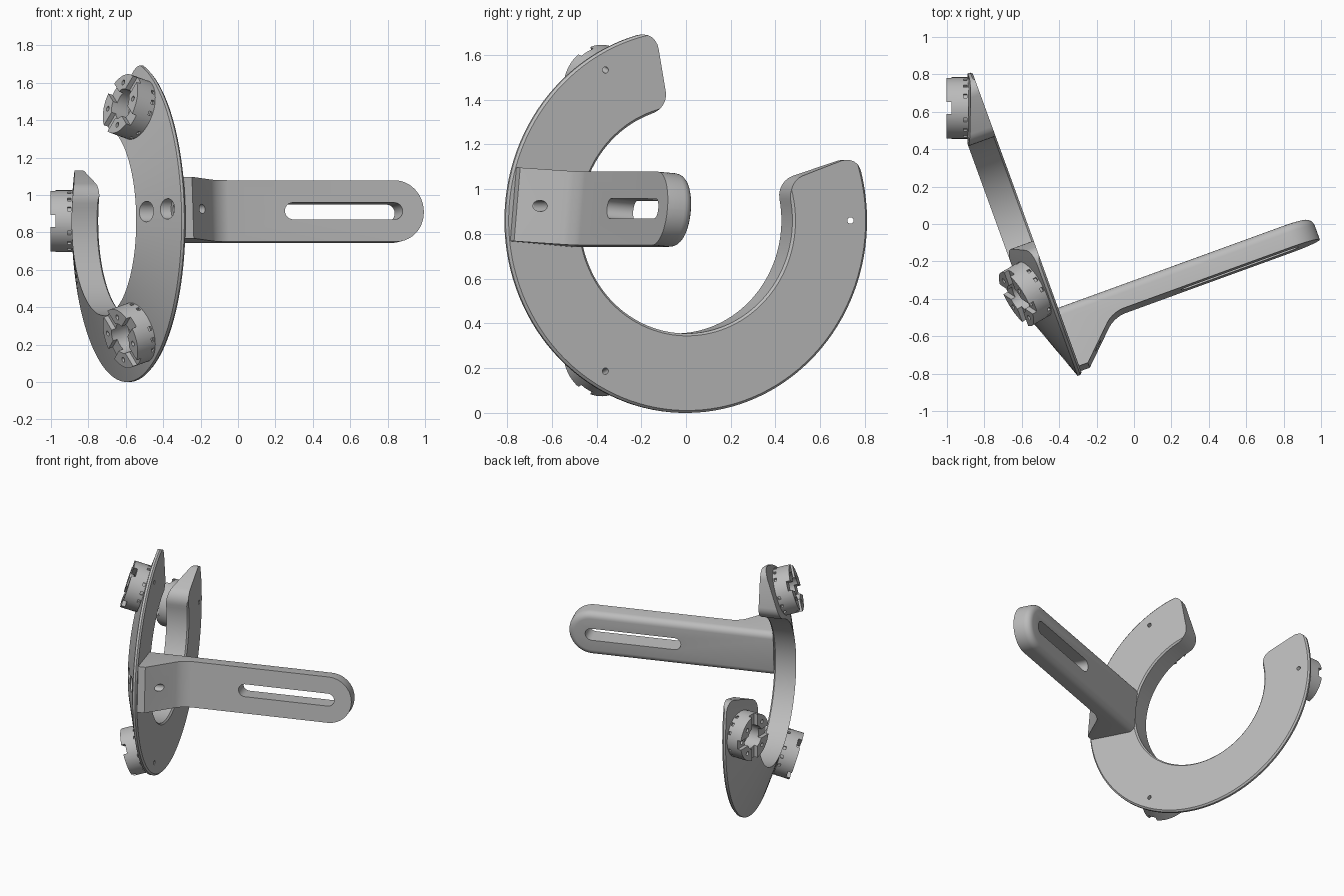
import bpy, bmesh
from math import radians, sin, cos, tan, pi, sqrt
from mathutils import Matrix, Vector

if "Cube" in bpy.data.objects:
    bpy.data.objects.remove(bpy.data.objects["Cube"])

GREY = bpy.data.materials.new("machined grey")
GREY.use_nodes = True
GREY.diffuse_color = (0.5, 0.5, 0.5, 1)
GREY.node_tree.nodes["Principled BSDF"].inputs["Base Color"].default_value = (0.5, 0.5, 0.5, 1)

TILT = radians(20)
R_IN, R_OUT, RIM = 0.505, 0.86, 0.026
FILLET = 0.08
CHAMFER = FILLET * (1 - cos(pi / 6))

# Ring frame: x and y lie in the flat face, z is the face normal
FRAME = Matrix.Translation((-0.571, 0.005, R_OUT)) @ Matrix((
    (-sin(TILT), 0, cos(TILT), 0), (cos(TILT), 0, sin(TILT), 0),
    (0, 1, 0, 0), (0, 0, 0, 1)))


def turn(angle, axis="Z"):
    return Matrix.Rotation(angle, 4, axis)


def move(x, y, z):
    return Matrix.Translation((x, y, z))


def thickness(r):
    return RIM + (R_OUT - r) * tan(TILT)


def hub_frame(angle):
    r = 0.687
    return turn(angle) @ move(r, 0, -thickness(r)) @ turn(pi - TILT, "Y")


def add_cylinder(bm, matrix, radius, z0, z1, sides=32):
    bmesh.ops.create_cone(bm, cap_ends=True, segments=sides, radius1=radius, radius2=radius,
                          depth=z1 - z0, matrix=matrix @ move(0, 0, (z0 + z1) / 2))


def add_box(bm, matrix, size):
    bmesh.ops.create_cube(bm, size=1, matrix=matrix @ Matrix.Diagonal((*size, 1)))


def make_object(name, bm, matrix):
    bmesh.ops.recalc_face_normals(bm, faces=bm.faces)
    mesh = bpy.data.meshes.new(name)
    bm.to_mesh(mesh)
    bm.free()
    mesh.materials.append(GREY)
    obj = bpy.data.objects.new(name, mesh)
    bpy.context.collection.objects.link(obj)
    obj.matrix_world = matrix
    return obj


def select_only(obj):
    bpy.ops.object.select_all(action="DESELECT")
    obj.select_set(True)
    bpy.context.view_layer.objects.active = obj


def cut(obj, bm):
    cutter = make_object("cutter", bm, obj.matrix_world.copy())
    cutter.hide_render = True
    mod = obj.modifiers.new("cut", "BOOLEAN")
    mod.operation, mod.solver, mod.object = "DIFFERENCE", "EXACT", cutter
    bpy.context.view_layer.update()
    select_only(obj)
    bpy.ops.object.modifier_apply(modifier=mod.name)
    bpy.data.objects.remove(cutter)


def smooth(obj):
    select_only(obj)
    bpy.ops.object.shade_smooth_by_angle(angle=radians(30))


HUB_ANGLES = [radians(a) for a in (0, 120, 240)]
BRACKET = turn(radians(175))


# Open ring: flat front, conical back, rounded ends
def build_ring():
    steps = [FILLET * (1 - cos(radians(t))) for t in range(0, 91, 15)]
    radii = [R_IN + s for s in steps] + [R_OUT - s for s in reversed(steps)]
    columns = 96
    bm = bmesh.new()
    front, back = [], []
    for r in radii:
        edge = min(r - R_IN, R_OUT - r)
        inset = FILLET - sqrt(max(0, FILLET**2 - max(0, FILLET - edge)**2))
        start = radians(100) + inset / r
        end = radians(380) - inset / r
        f_row, b_row = [], []
        for i in range(columns + 1):
            a = start + (end - start) * i / columns
            f_row.append(bm.verts.new((r * cos(a), r * sin(a), -max(0, CHAMFER - edge))))
            b_row.append(bm.verts.new((r * cos(a), r * sin(a), -thickness(r))))
        front.append(f_row)
        back.append(b_row)
    last = len(radii) - 1
    for j in range(last):
        for i in range(columns):
            for g in (front, back):
                bm.faces.new((g[j][i], g[j][i + 1], g[j + 1][i + 1], g[j + 1][i]))
        for i in (0, columns):
            bm.faces.new((front[j][i], front[j + 1][i], back[j + 1][i], back[j][i]))
    for j in (0, last):
        for i in range(columns):
            bm.faces.new((front[j][i], front[j][i + 1], back[j][i + 1], back[j][i]))
    ring = make_object("open_ring", bm, FRAME)

    # Counterbored screw holes for the bracket, pin holes for the hubs
    holes = bmesh.new()
    for u in (0.585, 0.75):
        add_cylinder(holes, BRACKET @ move(u, 0, 0), 0.055, -0.3, -0.025)
    cut(ring, holes)
    holes = bmesh.new()
    add_cylinder(holes, BRACKET @ move(0.75, 0, 0), 0.025, -0.2, 0.1)
    for a in HUB_ANGLES:
        add_cylinder(holes, hub_frame(a) @ move(-0.115, 0, 0), 0.014, -0.3, 0.1, 16)
    cut(ring, holes)
    smooth(ring)


# Bracket: wedge foot on the ring and a slotted arm with a round end
def build_bracket():
    half, back_u, end = 0.165, 0.495, 1.44
    profile = [(back_u, 0), (0.83, 0), (0.83, 0.05), (0.62, 0.265), (0.62, end), (back_u, end)]
    bm = bmesh.new()
    face = bm.faces.new([bm.verts.new((u, -half, n)) for u, n in profile])
    new = bmesh.ops.extrude_face_region(bm, geom=[face])["geom"]
    bmesh.ops.translate(bm, vec=(0, 2 * half, 0), verts=[v for v in new if isinstance(v, bmesh.types.BMVert)])

    def bevel(test, offset, segments):
        edges = [e for e in bm.edges if test(e.verts[0].co, e.verts[1].co)]
        bmesh.ops.bevel(bm, geom=edges, offset=offset, segments=segments, profile=0.5, affect="EDGES")

    def at(value, target):
        return abs(value - target) < 1e-4

    bevel(lambda a, b: at(a.z, 0.265) and at(b.z, 0.265), 0.06, 5)
    bevel(lambda a, b: at(a.z, end) and at(b.z, end) and at(a.y, b.y), half - 0.002, 14)
    bevel(lambda a, b: at(a.x, back_u) and at(b.x, back_u) and max(a.z, b.z) > 0.01, 0.045, 5)
    bracket = make_object("slotted_bracket", bm, FRAME @ BRACKET)

    # Long slot made of one box and two round ends, plus the screw hole
    lo, hi, r = 0.695, 1.275, 0.045
    slot = bmesh.new()
    outline = []
    for centre, first in ((hi, 0), (lo, pi)):
        for i in range(13):
            a = first + pi * i / 12
            outline.append(slot.verts.new((0.3, r * cos(a), centre + r * sin(a))))
    face = slot.faces.new(outline)
    new = bmesh.ops.extrude_face_region(slot, geom=[face])["geom"]
    bmesh.ops.translate(slot, vec=(0.5, 0, 0), verts=[v for v in new if isinstance(v, bmesh.types.BMVert)])
    add_cylinder(slot, move(0.75, 0, 0), 0.025, -0.1, 0.4)
    cut(bracket, slot)
    smooth(bracket)


# Hub: short tube with notches, pin holes and small slots at its base
def build_hub(name, angle):
    radius, height = 0.165, 0.112
    bm = bmesh.new()
    add_cylinder(bm, Matrix(), radius, -0.004, height, 64)
    hub = make_object(name, bm, FRAME @ hub_frame(angle))
    bore = bmesh.new()
    add_cylinder(bore, Matrix(), 0.083, 0.003, 0.2, 48)
    cut(hub, bore)
    details = bmesh.new()
    for k in range(4):
        side = turn(k * pi / 2)
        add_box(details, side @ move(0.13, 0, height), (0.13, 0.065, 0.054))
        add_cylinder(details, side @ turn(pi / 4) @ move(0.122, 0, 0), 0.014, 0.06, 0.2, 16)
        for a in (23, 45, 67):
            add_box(details, side @ turn(radians(a)) @ move(radius, 0, 0.012), (0.03, 0.022, 0.018))
    cut(hub, details)
    pin = bmesh.new()
    add_cylinder(pin, move(-0.115, 0, 0), 0.014, -0.1, 0.2, 16)
    cut(hub, pin)
    smooth(hub)


build_ring()
build_bracket()
for label, a in zip(("back_hub", "upper_hub", "lower_hub"), HUB_ANGLES):
    build_hub(label, a)
